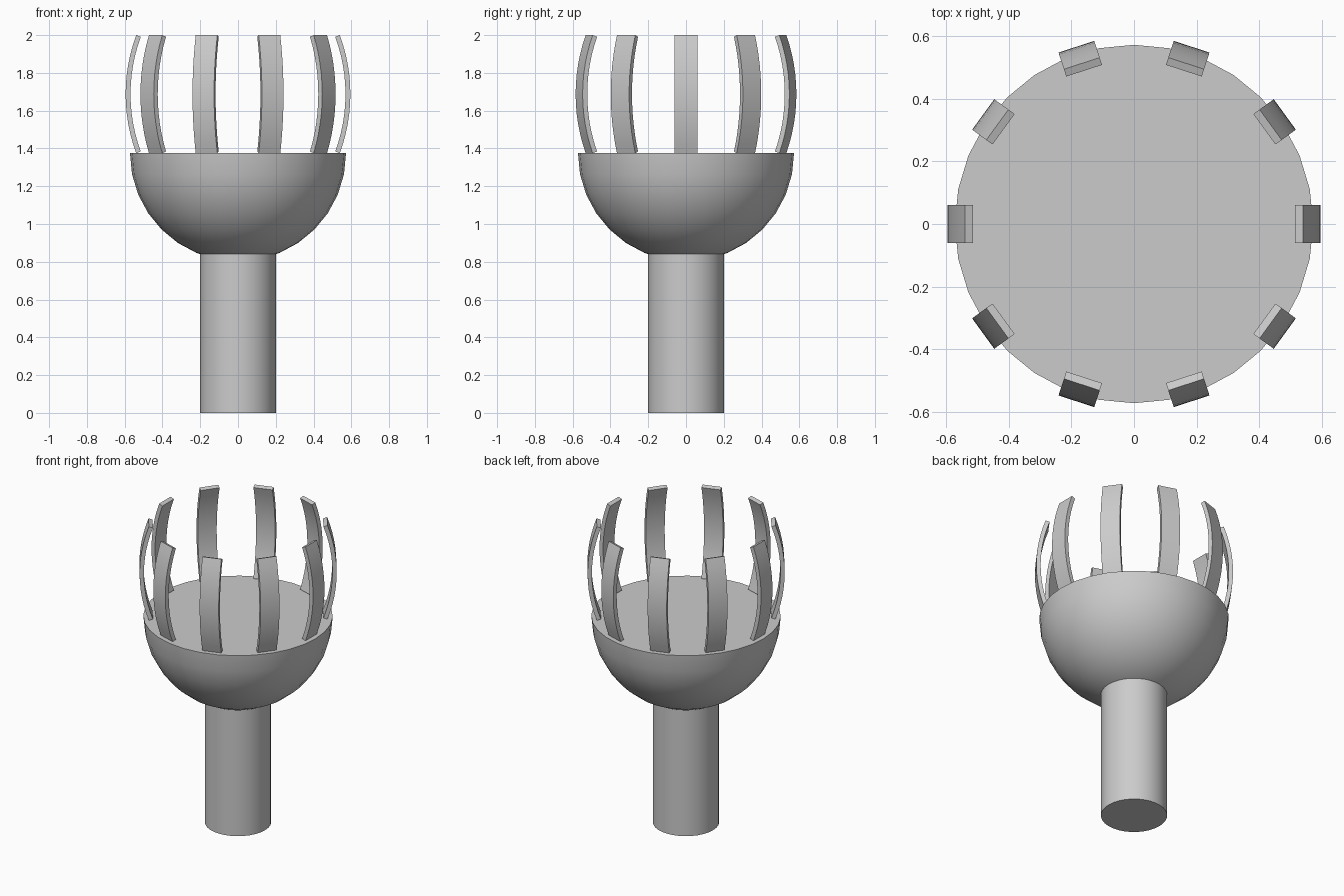
import bpy, bmesh, math

if "Cube" in bpy.data.objects:
    bpy.data.objects.remove(bpy.data.objects["Cube"])

RIM_Z, BOWL_R, STEM_R = 1.375, 0.572, 0.2


def finish(name, bm, angle=30):
    bmesh.ops.recalc_face_normals(bm, faces=bm.faces)
    mesh = bpy.data.meshes.new(name)
    bm.to_mesh(mesh)
    bm.free()
    obj = bpy.data.objects.new(name, mesh)
    bpy.context.collection.objects.link(obj)
    bpy.ops.object.select_all(action='DESELECT')
    obj.select_set(True)
    bpy.context.view_layer.objects.active = obj
    bpy.ops.object.shade_smooth_by_angle(angle=math.radians(angle))
    return obj


# Stem, running slightly into the bowl
bm = bmesh.new()
bmesh.ops.create_cone(bm, cap_ends=True, segments=32,
                      radius1=STEM_R, radius2=STEM_R, depth=0.85)
bmesh.ops.translate(bm, verts=bm.verts, vec=(0, 0, 0.425))
finish("stem", bm)

# Bowl: lower half of a sphere, closed by a flat top
bm = bmesh.new()
bmesh.ops.create_uvsphere(bm, u_segments=32, v_segments=16, radius=BOWL_R)
bmesh.ops.delete(bm, geom=[v for v in bm.verts if v.co.z > 0.001], context='VERTS')
bmesh.ops.holes_fill(bm, edges=[e for e in bm.edges if e.is_boundary], sides=0)
bmesh.ops.translate(bm, verts=bm.verts, vec=(0, 0, RIM_Z))
finish("bowl", bm)

# Curved prongs around the rim, bulging outwards at mid height
ARC_R, THICK, WIDTH, PEAK_X, STEPS = 0.9, 0.026, 0.12, 0.595, 12
MID_Z = (RIM_Z + 2) / 2
HALF = math.asin((2 - MID_Z) / ARC_R)


def make_prong(index, turn):
    bm = bmesh.new()
    rings = []
    for i in range(STEPS + 1):
        a = -HALF + 2 * HALF * i / STEPS
        ring = []
        for r, y in ((ARC_R, -1), (ARC_R, 1), (ARC_R - THICK, 1), (ARC_R - THICK, -1)):
            x = PEAK_X - ARC_R + r * math.cos(a)
            z = MID_Z + r * math.sin(a)
            ring.append(bm.verts.new((x, y * WIDTH / 2, z)))
        rings.append(ring)
    for lo, hi in zip(rings, rings[1:]):
        for k in range(4):
            n = (k + 1) % 4
            bm.faces.new((lo[k], lo[n], hi[n], hi[k]))
    bm.faces.new(rings[0])
    bm.faces.new(rings[-1])
    prong = finish(f"prong_{index}", bm)
    prong.rotation_euler.z = turn


for i in range(10):
    make_prong(i + 1, i * math.tau / 10)
